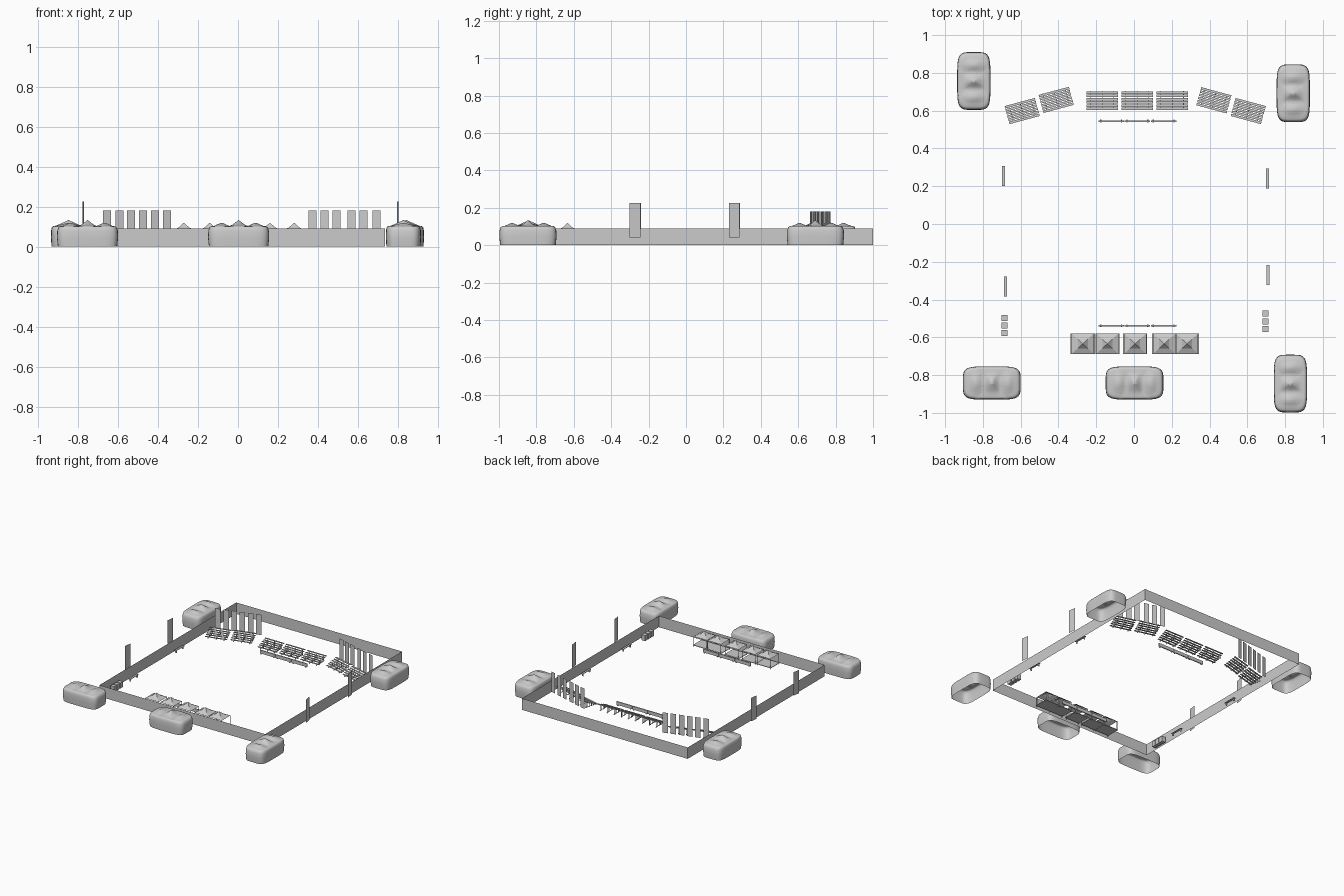
import bpy, bmesh, math
from mathutils import Matrix, Vector

if "Cube" in bpy.data.objects:
    bpy.data.objects.remove(bpy.data.objects["Cube"])

grey = bpy.data.materials.new("light_grey")
grey.use_nodes = True
COLOUR = (0.6, 0.6, 0.6, 1)
grey.diffuse_color = COLOUR
grey.node_tree.nodes["Principled BSDF"].inputs["Base Color"].default_value = COLOUR


def finish(name, bm, loc=(0, 0, 0), turn=0, smooth=False):
    me = bpy.data.meshes.new(name)
    bm.to_mesh(me)
    bm.free()
    me.materials.append(grey)
    ob = bpy.data.objects.new(name, me)
    ob.location = loc
    ob.rotation_euler.z = math.radians(turn)
    bpy.context.collection.objects.link(ob)
    if smooth:
        for p in me.polygons:
            p.use_smooth = True
    return ob


def box(bm, centre, size):
    bmesh.ops.create_cube(bm, size=1, matrix=Matrix.Translation(centre) @ Matrix.Diagonal((*size, 1)))


def sheet(bm, a, b, low, high):
    pts = [(*a, low), (*b, low), (*b, high), (*a, high)]
    bm.faces.new([bm.verts.new(p) for p in pts])


# Perimeter wall of thin upright sheets
L, R, F, B = -0.715, 0.735, -0.71, 1.0
bm = bmesh.new()
corners = [(L, F), (R, F), (R, B), (L, B)]
for i in range(4):
    sheet(bm, corners[i], corners[(i + 1) % 4], 0, 0.09)
finish("perimeter_wall", bm)


# Draped mounds: rounded rectangle shells, open below, with three peaks
def mound(name, x, y, turn):
    bm = bmesh.new()
    hx, hy, n = 0.153, 0.088, 64

    def height(px, py):
        h = 0.102
        for cx, peak in ((-0.085, 0.02), (0, 0.032), (0.085, 0.02)):
            d = math.hypot((px - cx) / 0.045, py / 0.075)
            h = max(h, 0.102 + peak * max(0, 1 - d) ** 1.2)
        return h

    rings = []
    levels = [(0.97, 0), (1, 0.045), (0.99, 0.08), (0.95, 0.097)]
    levels += [(s / 10, None) for s in range(9, 0, -1)]
    for s, z in levels:
        ring = []
        for i in range(n):
            a = 2 * math.pi * i / n
            c, t = math.cos(a), math.sin(a)
            px = s * hx * math.copysign(abs(c) ** 0.42, c)
            py = s * hy * math.copysign(abs(t) ** 0.42, t)
            ring.append(bm.verts.new((px, py, height(px, py) if z is None else z)))
        rings.append(ring)
    for lo, hi in zip(rings, rings[1:]):
        for i in range(n):
            j = (i + 1) % n
            bm.faces.new((lo[i], lo[j], hi[j], hi[i]))
    tip = bm.verts.new((0, 0, height(0, 0)))
    for i in range(n):
        bm.faces.new((rings[-1][i], rings[-1][(i + 1) % n], tip))
    finish(name, bm, (x, y, 0), turn, True)


mound("mound_front_right", -0.753, -0.842, 0)
mound("mound_front_middle", 0.003, -0.842, 0)
mound("mound_front_left", 0.828, -0.845, 90)
mound("mound_back_right", -0.848, 0.757, 90)
mound("mound_back_left", 0.843, 0.692, 90)


# Bleachers: slats stepping up toward the back on sloped side frames
def bleacher(name, x, y, turn):
    bm = bmesh.new()
    for i in range(6):
        yy = -0.043 + 0.0172 * i
        z = 0.014 + 0.014 * (i // 2) + 0.008 * (i % 2)
        box(bm, (0, yy, z), (0.166, 0.013, 0.003))
        for sx in (-0.06, 0, 0.06):
            box(bm, (sx, yy, z / 2), (0.003, 0.003, z))
    for sx in (-0.06, 0, 0.06):
        box(bm, (sx, 0, 0.006), (0.003, 0.1, 0.003))
    finish(name, bm, (x, y, 0), turn)


for i, x in enumerate((-0.168, 0.017, 0.202)):
    bleacher(f"bleacher_middle_{i + 1}", x, 0.653, 0)
bleacher("bleacher_right_outer", -0.592, 0.598, 15)
bleacher("bleacher_right_inner", -0.412, 0.657, 15)
bleacher("bleacher_left_inner", 0.423, 0.655, -15)
bleacher("bleacher_left_outer", 0.605, 0.598, -15)

# Rows of narrow banners behind the angled bleachers
for side, xs in (("right", (-0.655, -0.593, -0.535, -0.475, -0.415, -0.355)),
                 ("left", (0.372, 0.432, 0.492, 0.567, 0.627, 0.692))):
    bm = bmesh.new()
    for x in xs:
        y = 0.77 - 0.29 * (abs(x) - 0.345)
        dy = -0.0055 * math.copysign(1, x)
        sheet(bm, (x - 0.02, y - dy), (x + 0.02, y + dy), 0.02, 0.18)
    bm.normal_update()
    finish(f"banner_row_{side}", bm)

# Tall flags outside the side walls
for name, x, y, lean in (("right_back", -0.775, 0.26, 1), ("right_front", -0.775, -0.27, 1),
                         ("left_back", 0.8, 0.258, -1), ("left_front", 0.8, -0.272, -1)):
    bm = bmesh.new()
    sheet(bm, (-0.004 * lean, -0.029), (0.004 * lean, 0.029), 0.04, 0.225)
    finish(f"flag_{name}", bm, (x, y, 0))

# Low three-panel barriers in front of the bleachers and tents
for name, y in (("back", 0.545), ("front", -0.538)):
    bm = bmesh.new()
    for x in (-0.121, 0.018, 0.157):
        box(bm, (x, y, 0.018), (0.135, 0.008, 0.026))
        for sx in (-0.055, 0.055):
            box(bm, (x + sx, y, 0.0025), (0.006, 0.014, 0.005))
    finish(f"barrier_{name}", bm)

# Peaked tents on posts with floor plates
for i, x in enumerate((-0.271, -0.141, 0.006, 0.16, 0.281)):
    bm = bmesh.new()
    h, d = 0.059, 0.054
    ring = [bm.verts.new((sx * h, sy * d, 0.082)) for sx, sy in ((-1, -1), (1, -1), (1, 1), (-1, 1))]
    mid = [bm.verts.new((v.co.x * 0.45, v.co.y * 0.45, 0.096)) for v in ring]
    tip = bm.verts.new((0, 0, 0.12))
    for a in range(4):
        b = (a + 1) % 4
        bm.faces.new((ring[a], ring[b], mid[b], mid[a]))
        bm.faces.new((mid[a], mid[b], tip))
    for sx in (-1, 1):
        for sy in (-1, 1):
            box(bm, (sx * (h - 0.002), sy * (d - 0.002), 0.041), (0.003, 0.003, 0.082))
    box(bm, (0, 0, 0.012), (0.128, 0.108, 0.004))
    finish(f"tent_{i + 1}", bm, (x, -0.634, 0))

# Small cabins near the front corners
for side, x, y0 in (("right", -0.685, -0.498), ("left", 0.695, -0.475)):
    for i in range(3):
        bm = bmesh.new()
        box(bm, (0, 0, 0.022), (0.032, 0.032, 0.044))
        finish(f"cabin_{side}_{i + 1}", bm, (x, y0 - 0.04 * i, 0))

# Team benches along the side walls
for name, x, y in (("right_back", -0.691, 0.253), ("right_front", -0.681, -0.332),
                   ("left_back", 0.706, 0.24), ("left_front", 0.709, -0.27)):
    bm = bmesh.new()
    box(bm, (0, 0, 0.02), (0.016, 0.106, 0.004))
    for sy in (-0.042, 0.042):
        box(bm, (0, sy, 0.009), (0.013, 0.004, 0.018))
    finish(f"bench_{name}", bm, (x, y, 0))
